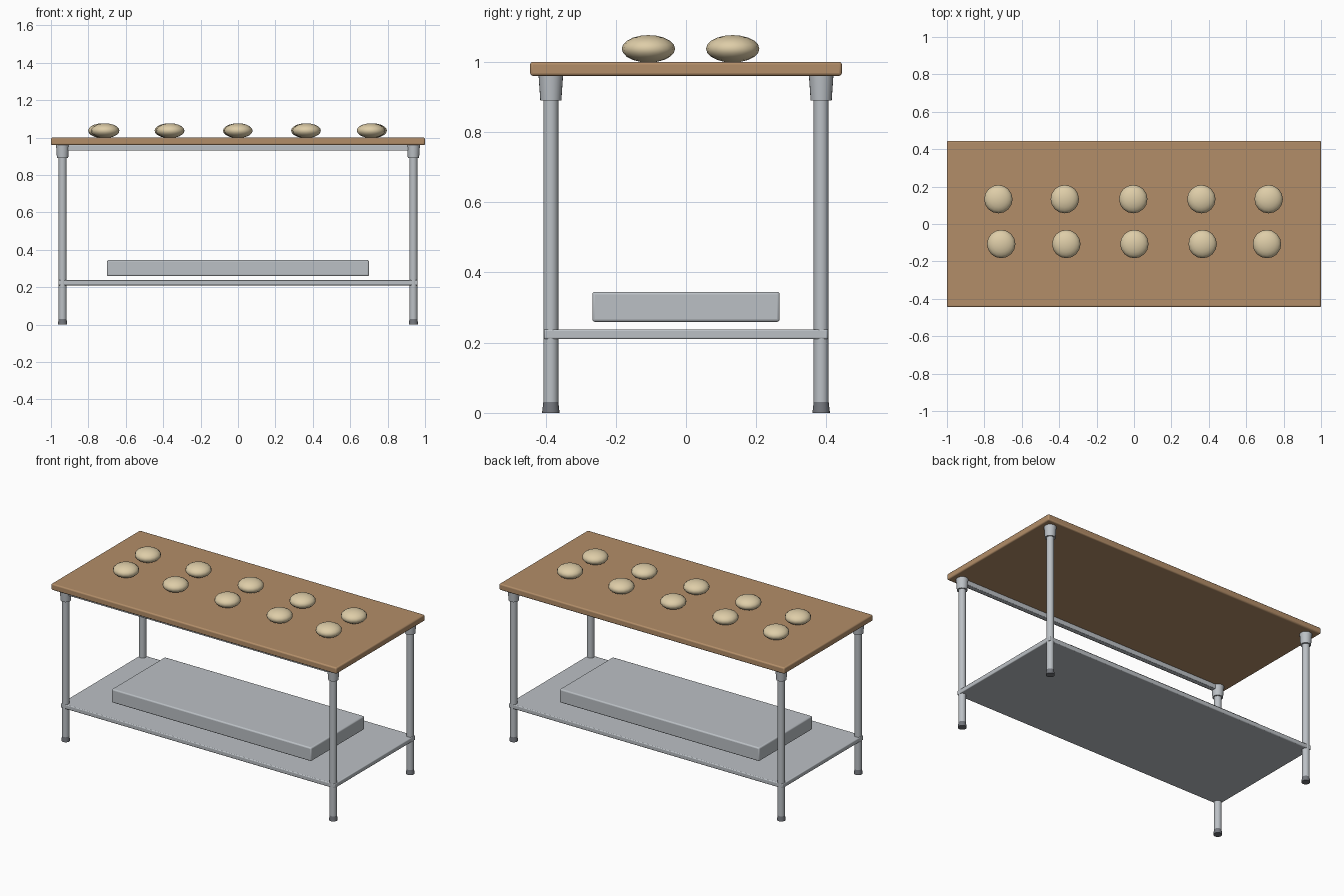
import bpy, math

if "Cube" in bpy.data.objects:
    bpy.data.objects.remove(bpy.data.objects["Cube"])


def material(name, rgb):
    m = bpy.data.materials.new(name)
    m.diffuse_color = (*rgb, 1)
    m.use_nodes = True
    m.node_tree.nodes["Principled BSDF"].inputs["Base Color"].default_value = m.diffuse_color
    return m


WOOD = material("wood", (0.45, 0.27, 0.14))
STEEL = material("steel", (0.50, 0.53, 0.56))
RUBBER = material("dark grey feet", (0.17, 0.18, 0.20))
DOUGH = material("dough", (0.73, 0.61, 0.39))


def finish(name, mat):
    ob = bpy.context.object
    ob.name = name
    ob.data.materials.append(mat)
    bpy.ops.object.shade_smooth_by_angle(angle=math.radians(35))
    return ob


def box(name, lo, hi, mat, bevel):
    centre = [(a + b) / 2 for a, b in zip(lo, hi)]
    bpy.ops.mesh.primitive_cube_add(size=1, location=centre)
    ob = bpy.context.object
    ob.scale = [b - a for a, b in zip(lo, hi)]
    bpy.ops.object.transform_apply(location=False, rotation=False, scale=True)
    finish(name, mat)
    mod = ob.modifiers.new("soft edges", 'BEVEL')
    mod.width, mod.segments = bevel, 3


def tube(name, x, y, z0, z1, r0, r1, mat):
    bpy.ops.mesh.primitive_cone_add(vertices=24, radius1=r0, radius2=r1,
                                    depth=z1 - z0, location=(x, y, (z0 + z1) / 2))
    finish(name, mat)


# Worktop, lower shelf, tray floating just above the shelf, front rail
box("worktop", (-1, -0.444, 0.96), (1, 0.444, 1.0), WOOD, 0.008)
box("lower_shelf", (-0.96, -0.405, 0.21), (0.96, 0.405, 0.238), STEEL, 0.005)
box("storage_tray", (-0.70, -0.267, 0.259), (0.70, 0.267, 0.345), STEEL, 0.008)
box("front_rail", (-0.935, -0.40, 0.93), (0.935, -0.37, 0.962), STEEL, 0.004)

# Legs with sockets under the top and tapered feet
for sx, side in ((-1, "left"), (1, "right")):
    for sy, end in ((-1, "front"), (1, "back")):
        x, y = sx * 0.938, sy * 0.385
        tag = f"{end}_{side}"
        tube("leg_" + tag, x, y, 0.03, 0.93, 0.0215, 0.0215, STEEL)
        tube("socket_" + tag, x, y, 0.89, 0.962, 0.030, 0.035, STEEL)
        tube("foot_" + tag, x, y, 0, 0.035, 0.025, 0.021, RUBBER)

# Two rows of flattened dough balls
rows = {0.133: (-0.725, -0.37, -0.004, 0.36, 0.72),
        -0.107: (-0.71, -0.362, 0.002, 0.367, 0.711)}
for y, xs in rows.items():
    for i, x in enumerate(xs):
        bpy.ops.mesh.primitive_uv_sphere_add(segments=16, ring_count=10,
                                             location=(x, y, 1.037))
        bpy.context.object.scale = (0.076, 0.076, 0.039)
        bpy.ops.object.transform_apply(location=False, rotation=False, scale=True)
        ob = finish(f"dough_ball_{'back' if y > 0 else 'front'}_{i + 1}", DOUGH)
        for p in ob.data.polygons:
            p.use_smooth = True
